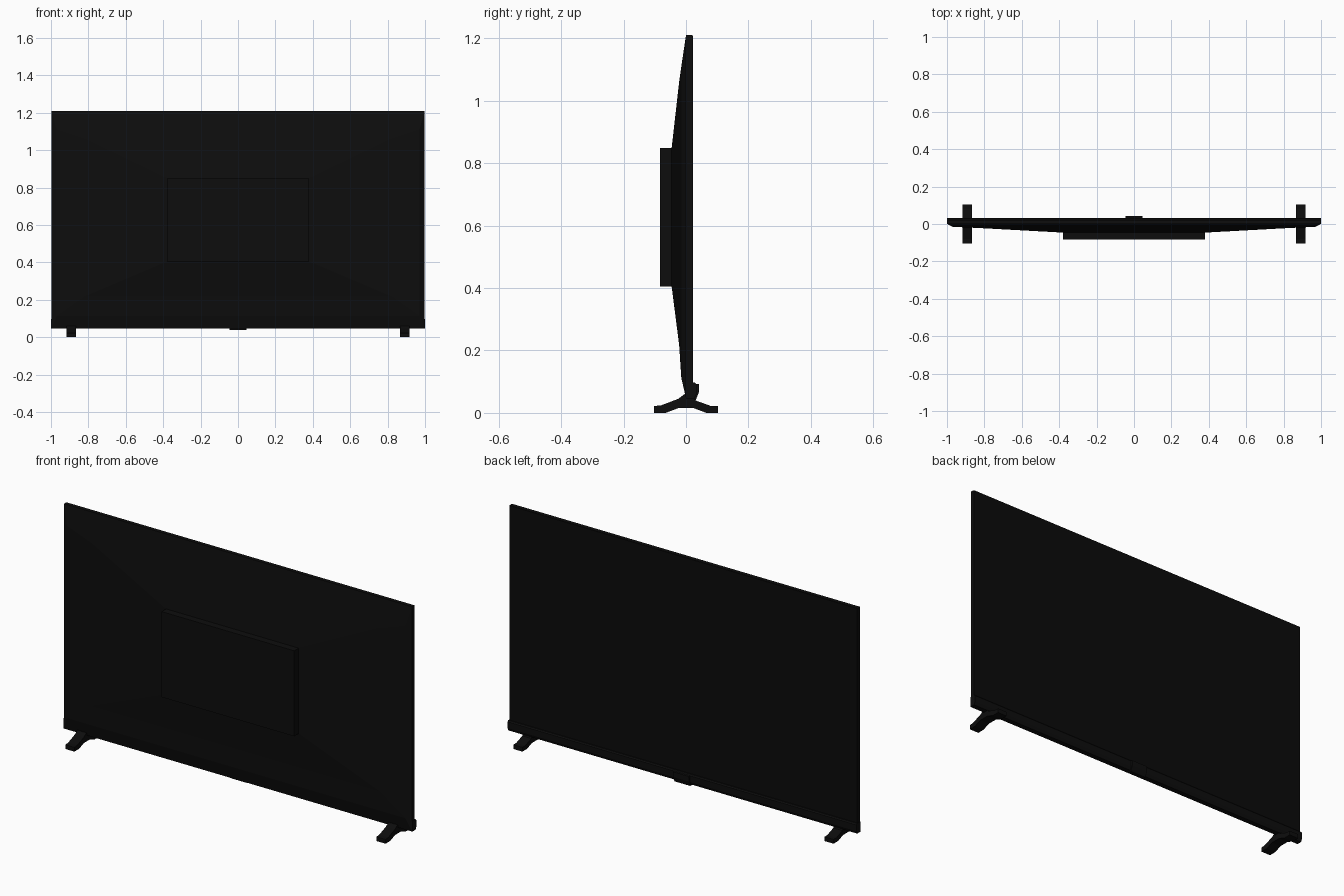
import bpy, bmesh

if "Cube" in bpy.data.objects:
    bpy.data.objects.remove(bpy.data.objects["Cube"])


def material(name, value):
    m = bpy.data.materials.new(name)
    m.diffuse_color = (value, value, value, 1)
    m.use_nodes = True
    m.node_tree.nodes["Principled BSDF"].inputs["Base Color"].default_value = m.diffuse_color
    return m


CASE = material("black casing", 0.004)
GLASS = material("black screen", 0.0033)


def finish(name, bm, mat):
    bmesh.ops.recalc_face_normals(bm, faces=bm.faces)
    mesh = bpy.data.meshes.new(name)
    bm.to_mesh(mesh)
    bm.free()
    mesh.materials.append(mat)
    ob = bpy.data.objects.new(name, mesh)
    bpy.context.collection.objects.link(ob)
    return ob


def loft(name, rings, mat):
    """Join rectangular rings given as (y, half width, low z, high z)."""
    bm = bmesh.new()
    loops = [[bm.verts.new(c) for c in ((-w, y, a), (w, y, a), (w, y, b), (-w, y, b))]
             for y, w, a, b in rings]
    for p, q in zip(loops, loops[1:]):
        for i in range(4):
            j = (i + 1) % 4
            bm.faces.new((p[i], p[j], q[j], q[i]))
    bm.faces.new(loops[0])
    bm.faces.new(loops[-1])
    return finish(name, bm, mat)


def extrude(name, profile, x0, x1, mat):
    """Extrude a (y, z) outline along x."""
    bm = bmesh.new()
    face = bm.faces.new([bm.verts.new((x0, y, z)) for y, z in profile])
    new = bmesh.ops.extrude_face_region(bm, geom=[face])["geom"]
    bmesh.ops.translate(bm, vec=(x1 - x0, 0, 0),
                        verts=[v for v in new if isinstance(v, bmesh.types.BMVert)])
    return finish(name, bm, mat)


# Casing tapering towards the back
loft("casing", [(0.019, 0.998, 0.047, 1.21), (0.0, 0.998, 0.047, 1.21),
                (-0.015, 0.97, 0.112, 1.11), (-0.022, 0.82, 0.218, 1.06),
                (-0.046, 0.38, 0.405, 0.848)], CASE)

# Electronics box on the back
loft("rear_box", [(-0.04, 0.38, 0.405, 0.848), (-0.083, 0.38, 0.405, 0.848)], CASE)

# Screen plate
loft("screen", [(0.018, 0.997, 0.09, 1.209), (0.022, 0.997, 0.09, 1.209)], GLASS)

# Lower bezel strip and the sensor bump in its middle
extrude("lower_bezel", [(0.0, 0.045), (0.0, 0.098), (0.028, 0.098), (0.033, 0.092),
                        (0.033, 0.06), (0.026, 0.045)], -1, 1, CASE)
extrude("sensor", [(0.01, 0.038), (0.01, 0.095), (0.042, 0.092), (0.041, 0.065),
                   (0.03, 0.038)], -0.045, 0.045, CASE)

# Arched feet
foot = [(-0.103, 0), (-0.065, 0), (-0.025, 0.015), (0.025, 0.015), (0.065, 0),
        (0.103, 0), (0.103, 0.022), (0.08, 0.022), (0.03, 0.04), (0.02, 0.06),
        (-0.005, 0.06), (-0.025, 0.045), (-0.08, 0.024), (-0.103, 0.022)]
for side, x in (("left", -0.892), ("right", 0.892)):
    extrude(side + "_foot", foot, x - 0.026, x + 0.026, CASE)
